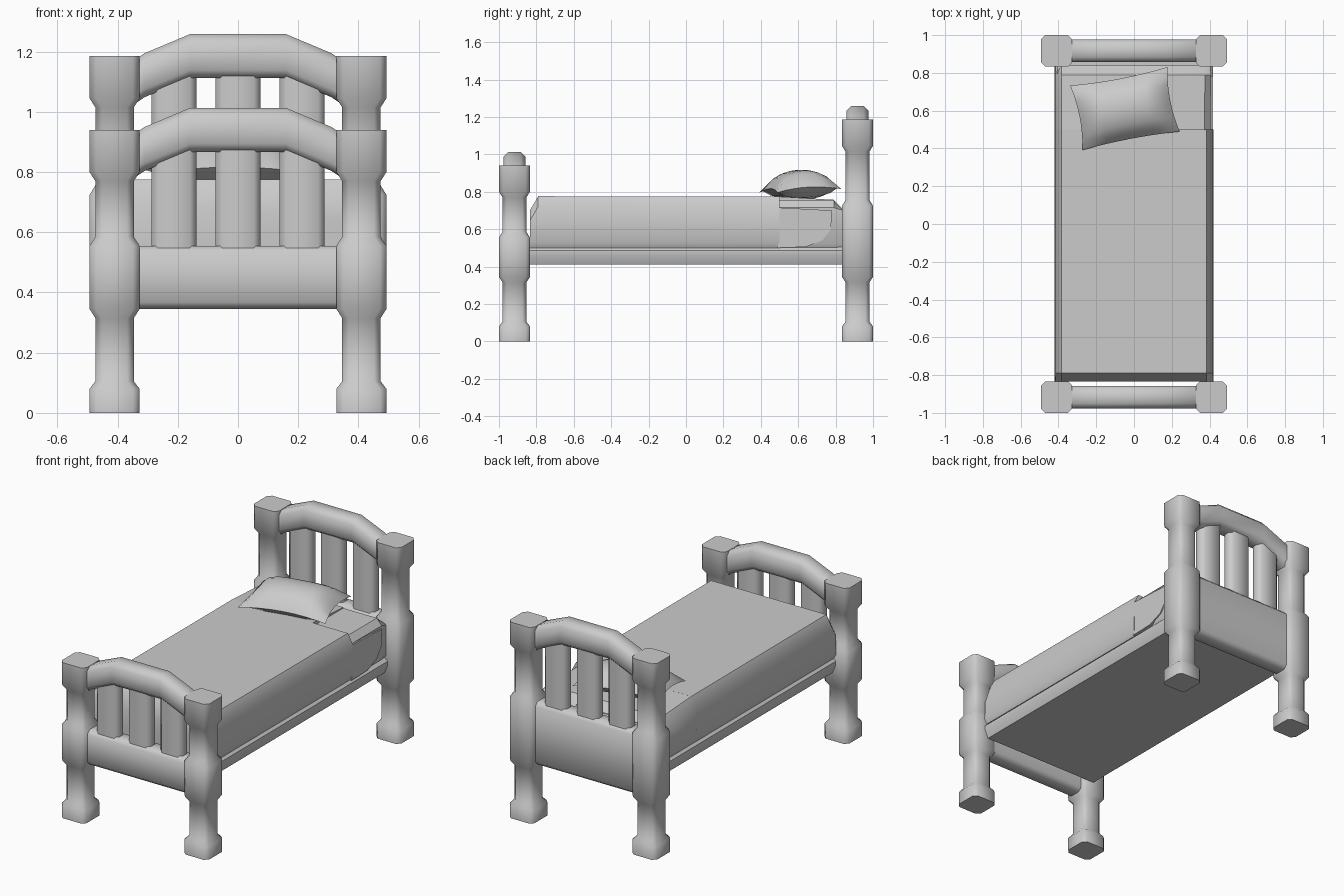
import bpy, bmesh, math
from mathutils import Matrix, Vector

if "Cube" in bpy.data.objects:
    bpy.data.objects.remove(bpy.data.objects["Cube"])


def finish(name, bm, angle=35):
    bmesh.ops.recalc_face_normals(bm, faces=bm.faces)
    me = bpy.data.meshes.new(name)
    bm.to_mesh(me)
    bm.free()
    ob = bpy.data.objects.new(name, me)
    bpy.context.collection.objects.link(ob)
    bpy.ops.object.select_all(action='DESELECT')
    ob.select_set(True)
    bpy.context.view_layer.objects.active = ob
    bpy.ops.object.shade_smooth_by_angle(angle=math.radians(angle))
    return ob


def loft(name, rings, angle=35):
    """Skin a list of closed rings and cap both ends."""
    bm = bmesh.new()
    vs = [[bm.verts.new(p) for p in r] for r in rings]
    n = len(vs[0])
    for a, b in zip(vs, vs[1:]):
        for i in range(n):
            j = (i + 1) % n
            bm.faces.new((a[i], a[j], b[j], b[i]))
    bm.faces.new(vs[0])
    bm.faces.new(vs[-1])
    return finish(name, bm, angle)


def octagon(a, b, c):
    """Rectangle with half sizes a, b and chamfered corners c."""
    return [(a, c - b), (a, b - c), (a - c, b), (c - a, b),
            (-a, b - c), (-a, c - b), (c - a, -b), (a - c, -b)]


def mirrored(half):
    return half + [(-x, z) for x, z in reversed(half)]


# Head and foot ends: posts, panel, slats and arched rail
def bed_end(label, yc, top, panel_top):
    W, N = 0.083, 0.064
    levels = [(0, W), (0.08, W), (0.105, N), (0.315, N), (0.345, W),
              (panel_top, W), (panel_top + 0.03, N),
              (top - 0.17, N), (top - 0.14, W), (top, W)]
    for side, sx in (("left", -1), ("right", 1)):
        loft(f"{label}_post_{side}",
             [[(sx * 0.41 + x, yc + y, z) for x, y in octagon(h, h, 0.022)]
              for z, h in levels], 50)

    # lower panel with softened long edges
    zc, hz = (0.345 + panel_top) / 2, (panel_top - 0.345) / 2
    loft(f"{label}_panel",
         [[(x, yc + y, zc + z) for y, z in octagon(0.055, hz, 0.022)]
          for x in (-0.41, 0.41)], 50)

    # upright slats with bowed faces
    for i in (-1, 0, 1):
        loft(f"{label}_slat_{i + 2}",
             [[(i * 0.213 + x, yc + y, z)
               for x, y in octagon(0.075, 0.04, 0.022)]
              for z in (panel_top - 0.03, top - (0.03 if i == 0 else 0.06))], 50)

    # arched top rail
    half = [(0.41, -0.13), (0.31, -0.063), (0.16, 0.0)]
    path = half + [(-x, z) for x, z in reversed(half)]
    loft(f"{label}_arch",
         [[(x, yc + y, top + dz + z) for y, z in octagon(0.06, 0.073, 0.027)]
          for x, dz in path], 50)


bed_end("foot", -0.917, 0.94, 0.555)
bed_end("head", 0.917, 1.185, 0.725)


# Bed frame under the mattress
frame = mirrored([(0.395, 0.505), (0.417, 0.485), (0.417, 0.46), (0.395, 0.41)])
loft("bed_frame", [[(x, y, z) for x, z in frame] for y in (-0.835, 0.87)])

# Mattress, seen at the uncovered corner
mattress = mirrored([(0.375, 0.752), (0.408, 0.715), (0.41, 0.52), (0.39, 0.49)])
loft("mattress",
     [[(x * s, y, min(z, t)) for x, z in mattress]
      for y, s, t in ((-0.80, 0.98, 0.752), (0.79, 1, 0.752), (0.84, 0.99, 0.70))])


# Blanket over the whole bed, folded away at the right head corner
def blanket_ring(y, top, right):
    h = [(0.385, top), (0.415, top - 0.055), (0.42, 0.53), (0.405, 0.50)]
    if right:
        return [(x, y, z) for x, z in mirrored(h)]
    return ([(0.15, y, top), (0.15, y, 0.70), (0.15, y, 0.60), (0.15, y, 0.50)]
            + [(-x, y, z) for x, z in reversed(h)])


loft("blanket", [blanket_ring(-0.835, 0.70, True), blanket_ring(-0.79, 0.776, True),
                 blanket_ring(0.50, 0.774, True)])
loft("blanket_head_part", [blanket_ring(0.495, 0.774, False),
                           blanket_ring(0.79, 0.757, False),
                           blanket_ring(0.835, 0.71, False)])
# side drop of the blanket, with a rounded lower corner
drop = [(0.49, 0.50), (0.64, 0.505), (0.73, 0.54), (0.775, 0.60),
        (0.78, 0.70), (0.50, 0.715)]
loft("blanket_side_drop", [[(x, y, z) for y, z in drop] for x in (0.39, 0.417)])

# Pillow: pinched cushion
bm = bmesh.new()
bmesh.ops.create_cube(bm, size=2)
bmesh.ops.delete(bm, geom=[f for f in bm.faces if abs(f.normal.z) < 0.5],
                 context='FACES_ONLY')
bmesh.ops.subdivide_edges(bm, edges=bm.edges[:], cuts=7, use_grid_fill=True)
for v in bm.verts:
    u, w, s = v.co.x, v.co.y, v.co.z
    bulge = ((1 - u ** 4) * (1 - w * w)) ** 0.65
    lift = 0.02 * (u * u * w * w)
    v.co = Vector((0.262 * u * (1 - 0.07 * (1 - w * w)),
                   0.174 * w * (1 - 0.07 * (1 - u * u)),
                   (0.092 if s > 0 else -0.07) * bulge - lift))
bmesh.ops.remove_doubles(bm, verts=bm.verts, dist=0.0005)
pillow = finish("pillow", bm, 60)
pillow.matrix_world = (Matrix.Translation((-0.048, 0.61, 0.825))
                       @ Matrix.Rotation(math.radians(10.8), 4, 'Z')
                       @ Matrix.Rotation(math.radians(3), 4, 'X'))
